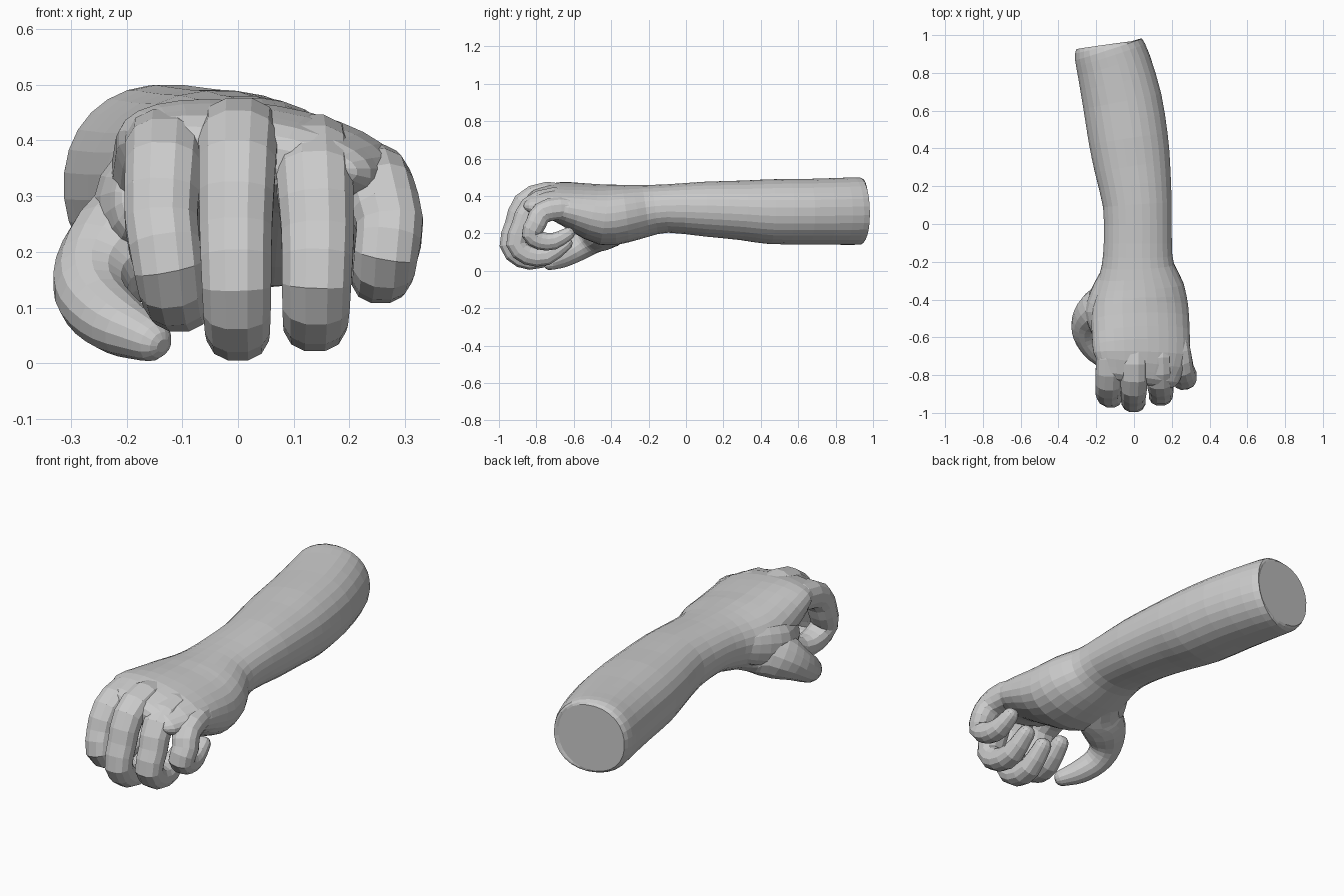
import bpy, bmesh
from math import cos, sin, pi
from mathutils import Vector


def spline(rows, steps):
    """Catmull-Rom through rows of (x, y, z, side radius, depth radius, slope)."""
    rows = [Vector(r) for r in rows]
    p = [2 * rows[0] - rows[1]] + rows + [2 * rows[-1] - rows[-2]]
    out = []
    for i in range(1, len(p) - 2):
        a, b, c, d = p[i - 1:i + 3]
        for s in range(steps):
            t = s / steps
            out.append(0.5 * (2 * b + (c - a) * t + (2 * a - 5 * b + 4 * c - d) * t * t
                              + (3 * b - a - 3 * c + d) * t ** 3))
    return out + [rows[-1]]


def loft(name, rows, sides, steps, power=2.0):
    """Tube through the rows: flat at the start, rounded at the end."""
    rows = spline(rows, steps)
    centres = [Vector(r[:3]) for r in rows]
    tangents = [(centres[min(i + 1, len(rows) - 1)] - centres[max(i - 1, 0)]).normalized()
                for i in range(len(rows))]
    rings = [(c, t, r[3], r[4], r[5]) for c, t, r in zip(centres, tangents, rows)]
    c, t, ra, rb, k = rings[-1]
    r = min(ra, rb)
    for along, size in ((0.45, 0.88), (0.8, 0.6), (0.95, 0.3)):
        rings.append((c + t * r * along, t, ra - r * (1 - size), rb * size, k))

    bm = bmesh.new()
    loops = []
    for c, t, ra, rb, k in rings:
        u = Vector((1, 0, 0))
        u = (u - t * u.dot(t)).normalized()
        w = t.cross(u)
        loop = []
        for j in range(sides):
            a = 2 * pi * (j + 0.5) / sides
            ca, sa = cos(a), sin(a)
            ca = abs(ca) ** (2 / power) * (1 if ca > 0 else -1)
            sa = abs(sa) ** (2 / power) * (1 if sa > 0 else -1)
            v = c + u * ra * ca + w * rb * sa
            v.z += k * ra * ca
            loop.append(bm.verts.new(v))
        loops.append(loop)
    for a, b in zip(loops, loops[1:]):
        for j in range(sides):
            n = (j + 1) % sides
            bm.faces.new((a[j], a[n], b[n], b[j]))
    bm.faces.new(loops[0])
    bm.faces.new(loops[-1])
    bmesh.ops.recalc_face_normals(bm, faces=bm.faces)
    mesh = bpy.data.meshes.new(name)
    bm.to_mesh(mesh)
    bm.free()
    ob = bpy.data.objects.new(name, mesh)
    bpy.context.collection.objects.link(ob)
    return ob


# Forearm, wrist and palm, from the cut end to the knuckles
loft("forearm_and_palm", [
    (-0.140, 0.948, 0.320, 0.168, 0.163, 0),
    (-0.135, 0.925, 0.320, 0.187, 0.180, 0),
    (-0.107, 0.840, 0.318, 0.199, 0.180, 0),
    (-0.062, 0.650, 0.316, 0.211, 0.176, 0),
    (-0.030, 0.450, 0.316, 0.211, 0.174, 0),
    (-0.008, 0.300, 0.323, 0.202, 0.160, 0),
    (0.018, 0.100, 0.330, 0.183, 0.147, 0),
    (0.020, -0.100, 0.333, 0.181, 0.130, 0),
    (0.020, -0.220, 0.320, 0.193, 0.140, 0),
    (0.028, -0.330, 0.305, 0.237, 0.155, -0.03),
    (0.030, -0.440, 0.300, 0.258, 0.162, -0.06),
    (0.036, -0.580, 0.340, 0.260, 0.130, -0.10),
    (0.040, -0.690, 0.370, 0.255, 0.098, -0.14),
    (0.030, -0.775, 0.372, 0.225, 0.075, -0.14),
], 28, 2, 2.15)

# Four curled fingers sharing one side-on path
CURL = [(0.40, 0.93), (0.20, 1.0), (0.075, 0.85), (0.03, 0.52),
        (0.0, 0.22), (0.06, 0.02), (0.16, 0.0), (0.26, 0.22)]
GIRTH = [0.060, 0.074, 0.071, 0.067, 0.064, 0.060, 0.054, 0.042]


def finger(name, xs, front, bottom, top, reach=1.0, girth=1.0):
    x0, x1, x2 = xs
    rows = []
    for i, ((u, v), r) in enumerate(zip(CURL, GIRTH)):
        x = x0 + (x1 - x0) * i / 3 if i < 4 else x1 + (x2 - x1) * (i - 3) / 4
        rows.append((x, front + u * reach, bottom + v * (top - bottom),
                     r * girth, r * girth * 0.92, 0))
    loft(name, rows, 12, 2, 2.3)


finger("index_finger", (-0.125, -0.138, -0.085), -0.915, 0.113, 0.390)
finger("middle_finger", (0.005, -0.004, 0.002), -0.940, 0.062, 0.410)
finger("ring_finger", (0.125, 0.143, 0.135), -0.905, 0.078, 0.380)
finger("little_finger", (0.215, 0.272, 0.245), -0.826, 0.158, 0.335, 0.75, 0.92)

# Thumb hooking under the fist
loft("thumb", [
    (-0.030, -0.280, 0.265, 0.100, 0.085, 0),
    (-0.110, -0.400, 0.250, 0.110, 0.120, 0),
    (-0.200, -0.460, 0.210, 0.105, 0.112, 0),
    (-0.255, -0.520, 0.160, 0.078, 0.080, 0),
    (-0.258, -0.590, 0.112, 0.064, 0.066, 0),
    (-0.215, -0.665, 0.070, 0.058, 0.055, 0),
    (-0.160, -0.725, 0.043, 0.042, 0.040, 0),
], 14, 3)

# Skin web between the thumb and the side of the hand
loft("thumb_web", [
    (-0.130, -0.270, 0.310, 0.050, 0.080, 0),
    (-0.170, -0.370, 0.290, 0.062, 0.100, 0),
    (-0.200, -0.470, 0.275, 0.060, 0.100, 0),
    (-0.190, -0.560, 0.290, 0.040, 0.070, 0),
], 14, 2)
